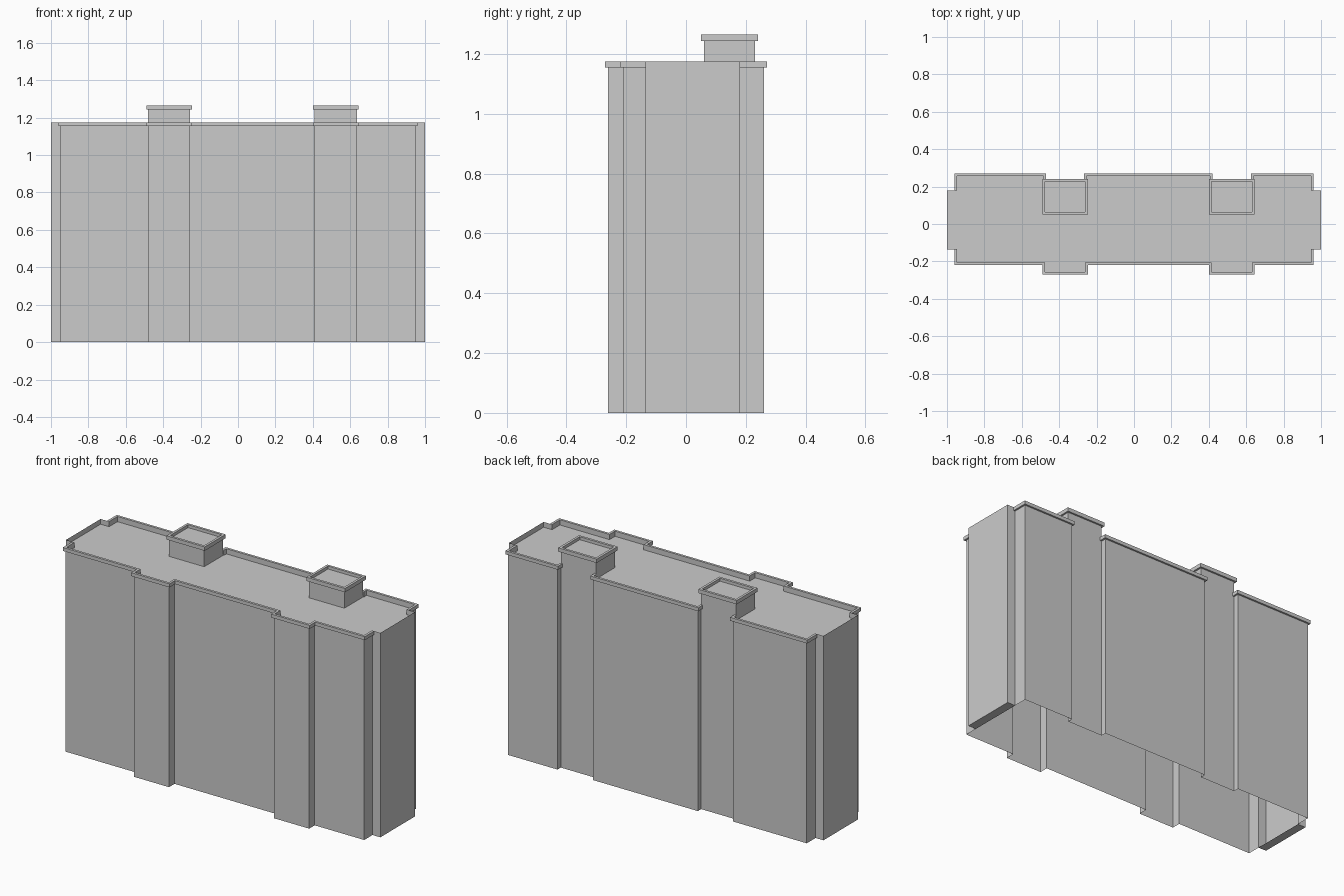
import bpy, bmesh
from mathutils import Vector

if "Cube" in bpy.data.objects:
    bpy.data.objects.remove(bpy.data.objects["Cube"])

ROOF, RIM_LOW, RIM_TOP = 1.145, 1.155, 1.175
TOWER_ROOF, CAP_LOW, CAP_TOP = 1.248, 1.243, 1.265
OUT, INN = 0.01, -0.004          # rim overhang outside / inside the wall line
TOWERS = [(-0.48, -0.257), (0.41, 0.635)]
(T0, T1), (T2, T3) = TOWERS


def make(name, bm):
    bmesh.ops.remove_doubles(bm, verts=bm.verts, dist=1e-5)
    me = bpy.data.meshes.new(name)
    bm.to_mesh(me)
    bm.free()
    ob = bpy.data.objects.new(name, me)
    bpy.context.collection.objects.link(ob)
    return ob


def face(bm, pts):
    return bm.faces.new([bm.verts.new(p) for p in pts])


def wall(bm, a, b, z0, z1):
    face(bm, [(*a, z0), (*b, z0), (*b, z1), (*a, z1)])


def offset(path, d, closed):
    """Mitred offset to the right (outside) of a counter-clockwise path."""
    n, res = len(path), []
    for i, p in enumerate(path):
        norms = []
        for j in (i - 1, i):
            if closed or 0 <= j < n - 1:
                e = (Vector(path[(j + 1) % n]) - Vector(path[j])).normalized()
                norms.append(Vector((e.y, -e.x)))
        m = norms[0] if len(norms) == 1 else (norms[0] + norms[1]) / (1 + norms[0].dot(norms[1]))
        res.append(Vector(p) + m * d)
    return res


def rim(name, path, low, top, inner_low, closed=False):
    """Overhanging parapet strip swept along a wall line."""
    prof = [(0, low), (OUT, low), (OUT, top), (INN, top), (INN, inner_low)]
    rows = [[(q.x, q.y, z) for q in offset(path, d, closed)] for d, z in prof]
    bm = bmesh.new()
    n = len(path)
    for i in range(n if closed else n - 1):
        j = (i + 1) % n
        for r, s in zip(rows, rows[1:]):
            face(bm, [r[i], r[j], s[j], s[i]])
    if not closed:
        face(bm, [r[0] for r in rows])
        face(bm, [r[-1] for r in reversed(rows)])
    make(name, bm)


# Footprint pieces, counter-clockwise
front = [(-0.95, -0.135), (-0.95, -0.21), (T0, -0.21), (T0, -0.26), (T1, -0.26), (T1, -0.21),
         (T2, -0.21), (T2, -0.26), (T3, -0.26), (T3, -0.21), (0.95, -0.21), (0.95, -0.135)]
right = [(0.95, -0.135), (1, -0.135), (1, 0.18), (0.95, 0.18)]
backs = [[(0.95, 0.18), (0.95, 0.26), (T3, 0.26), (T3, 0.23)],
         [(T2, 0.23), (T2, 0.26), (T1, 0.26), (T1, 0.23)],
         [(T0, 0.23), (T0, 0.26), (-0.95, 0.26), (-0.95, 0.18)]]
left = [(-x, y) for x, y in reversed(right)]

# Outer walls, open underneath
bm = bmesh.new()
for path in [front] + backs:
    for a, b in zip(path, path[1:]):
        wall(bm, a, b, 0, RIM_LOW)
make("outer_walls", bm)

# End bays: walls rise to the full parapet height, closed underneath
for name, path in (("right_end_bay", right), ("left_end_bay", left)):
    bm = bmesh.new()
    for a, b in zip(path, path[1:]):
        wall(bm, a, b, 0, RIM_TOP)
    face(bm, [(x, y, 0) for x, y in reversed(path)])
    make(name, bm)

# Main roof
bm = bmesh.new()
outline = front + right[1:-1] + backs[0] + backs[1] + backs[2] + left[1:-1]
face(bm, [(x, y, ROOF) for x, y in outline])
make("roof", bm)

# Parapets
for i, path in enumerate([front] + backs):
    rim(f"parapet_{i}", path, RIM_LOW, RIM_TOP, ROOF)

# Stair towers: back wall runs to the ground, box and rim stand above the roof
for i, (x0, x1) in enumerate(TOWERS):
    sq = [(x0, 0.06), (x1, 0.06), (x1, 0.23), (x0, 0.23)]
    bm = bmesh.new()
    for k in range(4):
        wall(bm, sq[k], sq[(k + 1) % 4], 0 if k == 2 else ROOF, CAP_LOW)
    face(bm, [(x, y, TOWER_ROOF) for x, y in sq])
    make(f"stair_tower_{i}", bm)
    rim(f"stair_tower_rim_{i}", sq, CAP_LOW, CAP_TOP, TOWER_ROOF, closed=True)
